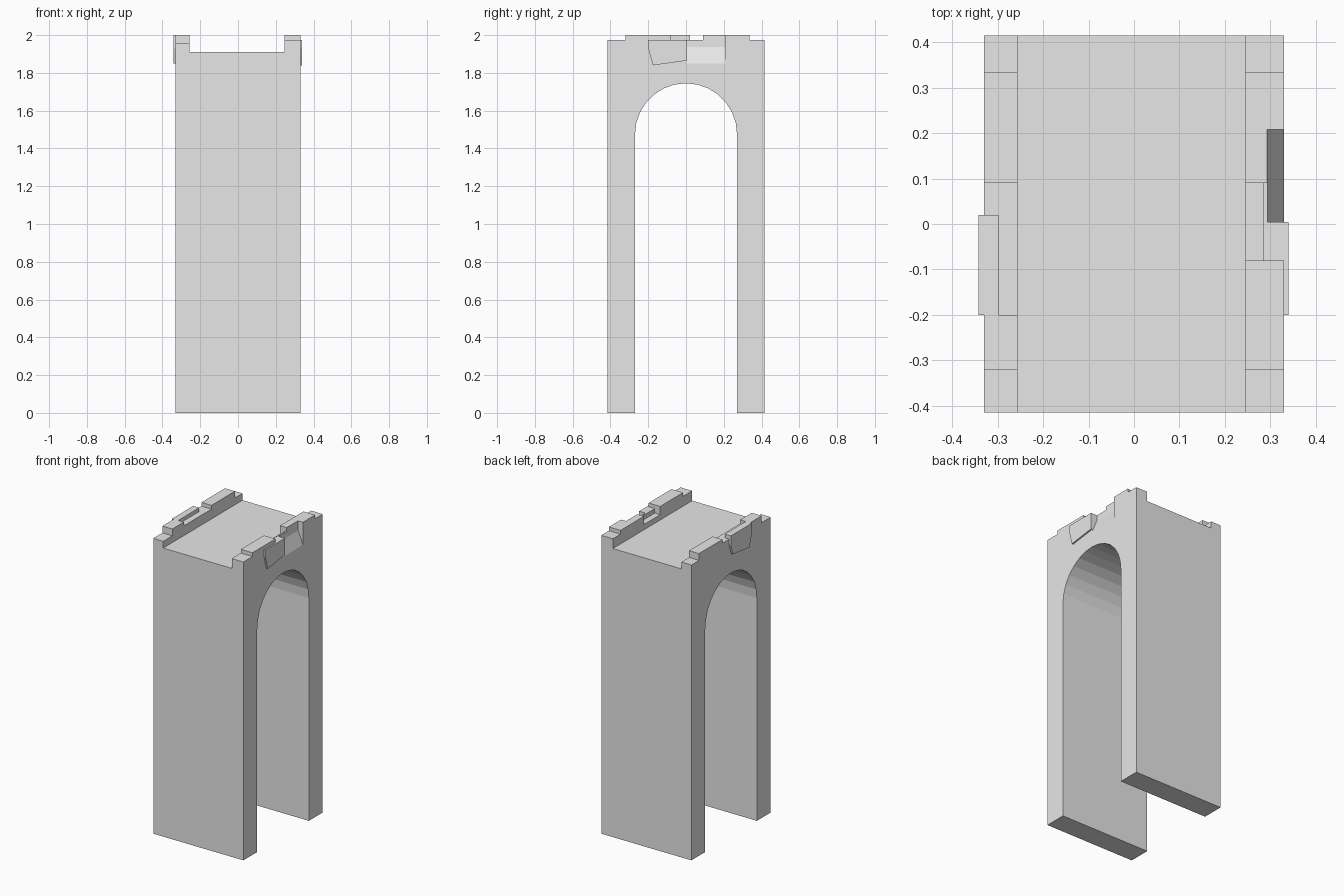
import bpy, bmesh, math

if "Cube" in bpy.data.objects:
    bpy.data.objects.remove(bpy.data.objects["Cube"])

stone = bpy.data.materials.new("pale_stone")
stone.use_nodes = True
stone.diffuse_color = (0.8, 0.8, 0.8, 1)
stone.node_tree.nodes["Principled BSDF"].inputs["Base Color"].default_value = (0.8, 0.8, 0.8, 1)


def prism(name, profile, a, b, axis="x"):
    """Extrude a yz profile along x, or an xz profile along y, from a to b."""
    place = (lambda p: (a, p[0], p[1])) if axis == "x" else (lambda p: (p[0], a, p[1]))
    bm = bmesh.new()
    face = bm.faces.new([bm.verts.new(place(p)) for p in profile])
    moved = bmesh.ops.extrude_face_region(bm, geom=[face])["geom"]
    step = (b - a, 0, 0) if axis == "x" else (0, b - a, 0)
    bmesh.ops.translate(bm, vec=step, verts=[v for v in moved if isinstance(v, bmesh.types.BMVert)])
    bmesh.ops.recalc_face_normals(bm, faces=bm.faces)
    mesh = bpy.data.meshes.new(name)
    bm.to_mesh(mesh)
    bm.free()
    mesh.materials.append(stone)
    obj = bpy.data.objects.new(name, mesh)
    bpy.context.collection.objects.link(obj)
    return obj


def parapet(name, steps, x0, x1):
    """Stepped wall top: steps are (y start, height), ending at the back edge."""
    profile = [(HALF_Y, ROOF), (-HALF_Y, ROOF)]
    ends = [s[0] for s in steps[1:]] + [HALF_Y]
    for (y, z), end in zip(steps, ends):
        profile += [(y, z), (end, z)]
    return prism(name, profile, x0, x1)


HALF_X, HALF_Y, ROOF = 0.33, 0.415, 1.91
RADIUS, SPRING, SEGMENTS = 0.27, 1.475, 14

# Gate body with its round arch
arch = []
for i in range(SEGMENTS + 1):
    t = math.pi * i / SEGMENTS
    arch.append((-RADIUS * math.cos(t), SPRING + RADIUS * math.sin(t)))
outline = [(-HALF_Y, 0), (-RADIUS, 0)] + arch + [
    (RADIUS, 0), (HALF_Y, 0), (HALF_Y, ROOF), (-HALF_Y, ROOF)]
body = prism("gate_body", outline, -HALF_X, HALF_X)

# Worn parapets on both sides
parapet("right_parapet", [(-HALF_Y, 1.955), (-0.32, 2.0), (-0.2, 1.975),
                          (0.09, 2.0), (0.335, 1.955)], -HALF_X, -0.257)
parapet("left_parapet_inner", [(-HALF_Y, 1.975), (-0.32, 2.0), (-0.08, 1.945),
                               (0.09, 2.0), (0.335, 1.975)], 0.245, 0.285)
outer = parapet("left_parapet_outer", [(-HALF_Y, 1.975), (-0.32, 2.0), (-0.08, 1.975),
                                       (0.09, 2.0), (0.335, 1.975)], 0.285, HALF_X)

# Broken-out half of the keystone
cutter = prism("broken_keystone_cutter",
               [(0.334, 1.84), (0.295, 1.937), (0.291, 2.1), (0.4, 2.1), (0.4, 1.84)],
               0.004, 0.208, "y")
cutter.hide_render = True
cutter.hide_set(True)
for obj in (body, outer):
    cut = obj.modifiers.new("broken_edge", "BOOLEAN")
    cut.operation = "DIFFERENCE"
    cut.solver = "EXACT"
    cut.object = cutter

# Remaining keystone halves, standing slightly proud
prism("left_keystone", [(-0.2, 1.975), (-0.2, 1.93), (-0.175, 1.84),
                        (0.004, 1.865), (0.004, 1.975)], 0.295, 0.34)
prism("right_keystone", [(-0.2, 2.0), (-0.2, 1.93), (-0.175, 1.85),
                         (0.0, 1.87), (0.02, 1.94), (0.02, 2.0)], -0.342, -0.298)
